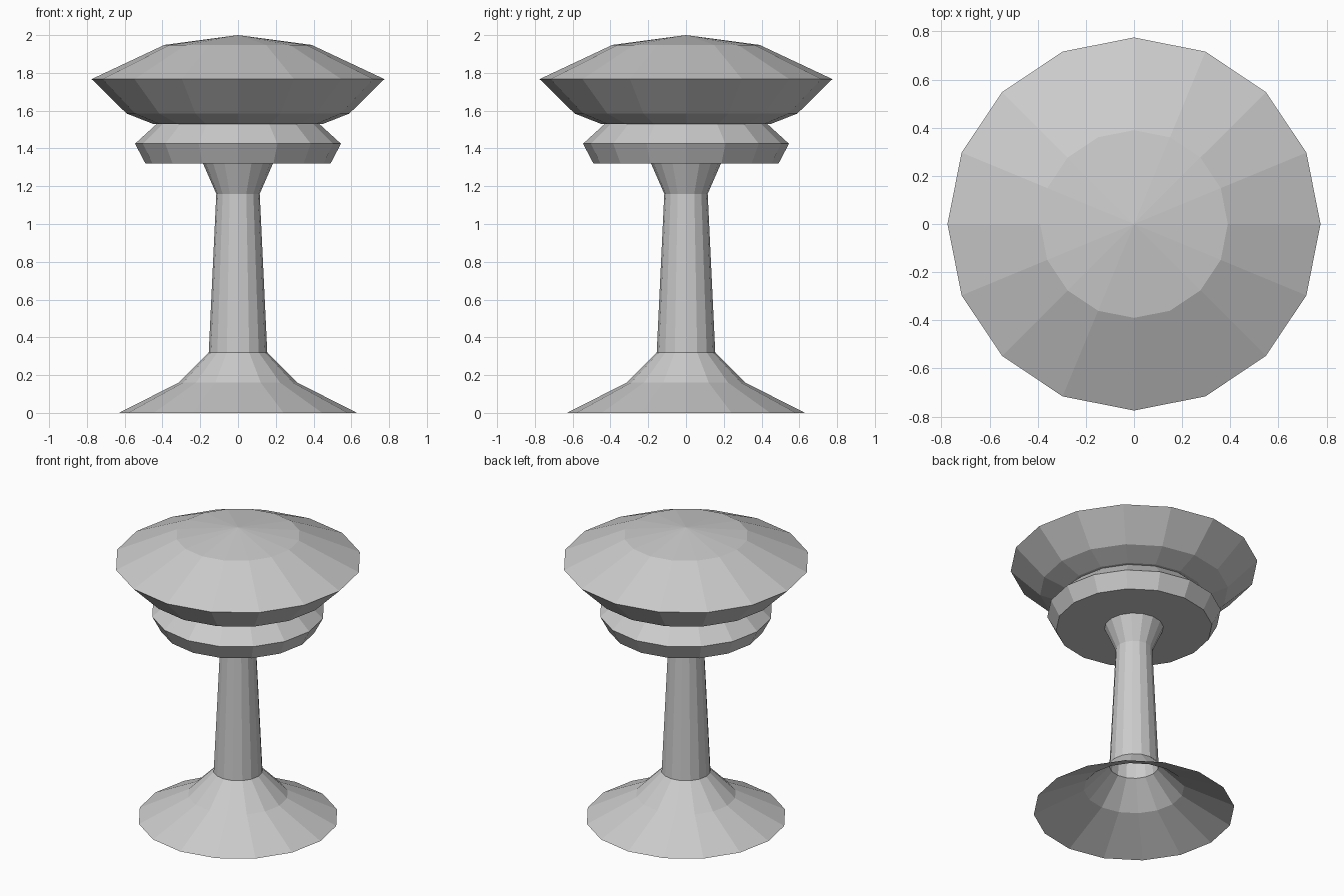
import bpy
import bmesh
from math import cos, sin, tau

SIDES = 16

cube = bpy.data.objects.get("Cube")
if cube:
    bpy.data.objects.remove(cube, do_unlink=True)

# One plain grey for the whole model
grey = bpy.data.materials.new("plain grey")
grey.use_nodes = True
colour = (0.6, 0.6, 0.6, 1)
grey.diffuse_color = colour
grey.node_tree.nodes["Principled BSDF"].inputs["Base Color"].default_value = colour


def lathe(name, profile):
    """Turn a (radius, height) profile into a faceted part; radius 0 closes to a point."""
    bm = bmesh.new()
    rings = []
    for r, z in profile:
        count = SIDES if r > 0 else 1
        rings.append([bm.verts.new((r * cos(tau * i / SIDES), r * sin(tau * i / SIDES), z))
                      for i in range(count)])
    for low, high in zip(rings, rings[1:]):
        for i in range(SIDES):
            j = (i + 1) % SIDES
            corners = [low[i % len(low)], low[j % len(low)],
                       high[j % len(high)], high[i % len(high)]]
            bm.faces.new(list(dict.fromkeys(corners)))
    mesh = bpy.data.meshes.new(name)
    bm.to_mesh(mesh)
    bm.free()
    mesh.materials.append(grey)
    obj = bpy.data.objects.new(name, mesh)
    bpy.context.collection.objects.link(obj)
    return obj


# Flared foot, hollow underneath
lathe("base", [(0.63, 0), (0.315, 0.16), (0.155, 0.32)])

# Tapered hollow column with a flared neck
lathe("stem", [(0.155, 0.32), (0.115, 1.16), (0.185, 1.32)])

# Lower deck with a flat underside around the neck
lathe("collar", [(0.185, 1.32), (0.49, 1.32), (0.545, 1.425), (0.43, 1.53)])

# Wide saucer top with a shallow peaked roof
lathe("saucer", [(0.43, 1.53), (0.45, 1.53), (0.59, 1.585), (0.775, 1.767),
                 (0.39, 1.948), (0, 2)])
